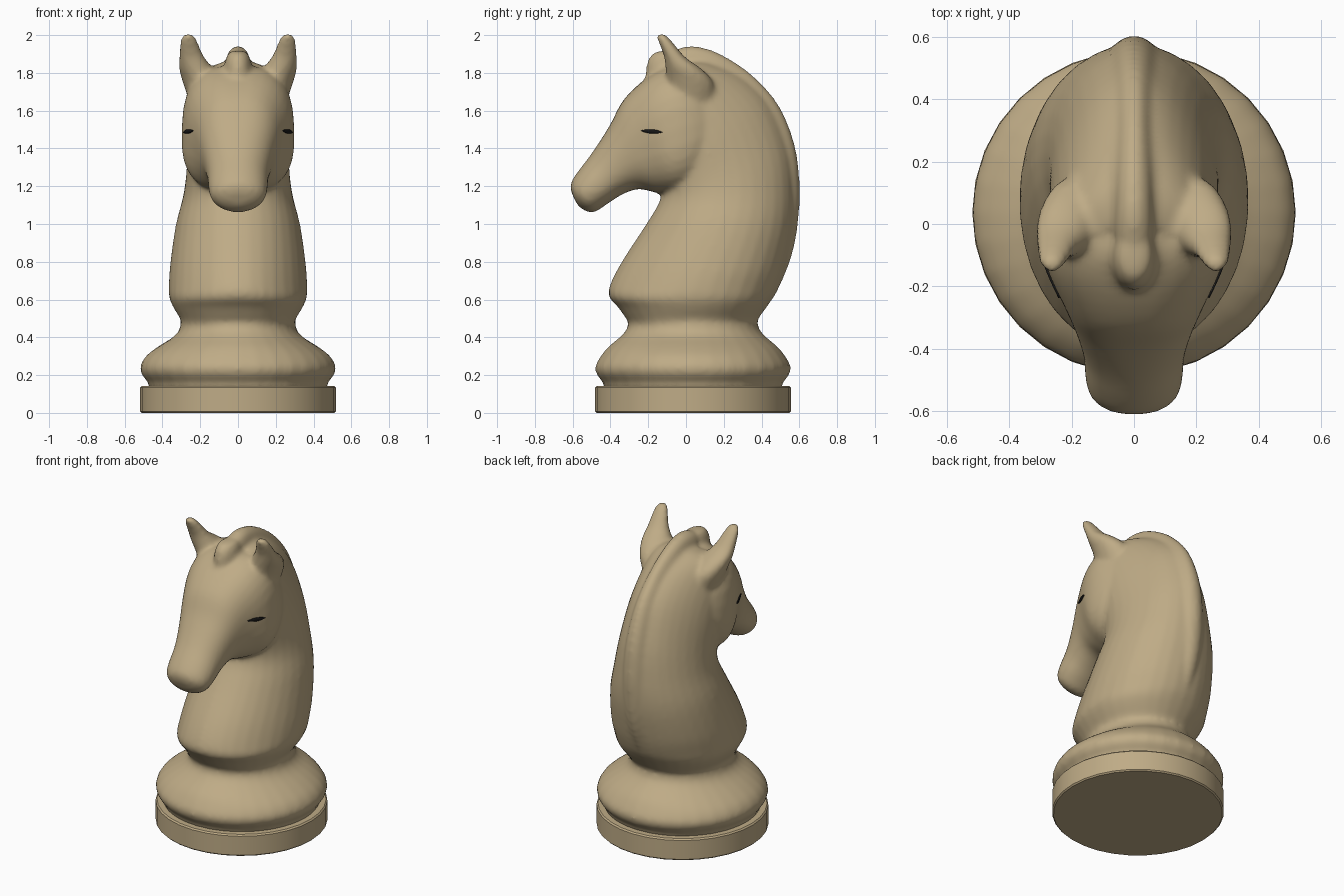
import bpy, bmesh, math
from mathutils import Vector


def material(name, rgb):
    m = bpy.data.materials.new(name)
    m.diffuse_color = (*rgb, 1)
    return m


TAN = material("tan wood", (0.52, 0.41, 0.24))
BLACK = material("black", (0.008, 0.008, 0.008))


def smooth_sections(secs, steps):
    """Catmull-Rom interpolation between loft sections."""
    out = []
    for i in range(len(secs) - 1):
        p = [secs[max(0, min(len(secs) - 1, i + k))] for k in (-1, 0, 1, 2)]
        for s in range(steps):
            t = s / steps
            out.append([0.5 * (2 * b + (c - a) * t + (2 * a - 5 * b + 4 * c - d) * t * t
                               + (3 * b - a - 3 * c + d) * t ** 3) for a, b, c, d in zip(*p)])
    return out + [secs[-1]]


def loft(bm, secs, n=32, steps=4, sign=1):
    """Section: y1, z1, y2, z2 (its two ends), half width, centre x, taper, boxiness."""
    default = [0, 0, 0, 0, 0, 0.0, 0.0, 1.0]
    secs = [list(s) + default[len(s):] for s in secs]
    if steps > 1:
        secs = smooth_sections(secs, steps)
    rings = []
    for y1, z1, y2, z2, w, cx, taper, box in secs:
        ring = []
        for i in range(n):
            a = 2 * math.pi * i / n
            c, s = (math.copysign(abs(v) ** box, v) for v in (math.cos(a), math.sin(a)))
            t = (1 - c) / 2
            x = sign * (cx + w * s * (1 + taper * c))
            ring.append(bm.verts.new((x, y1 + (y2 - y1) * t, z1 + (z2 - z1) * t)))
        rings.append(ring)
    faces = [bm.faces.new(rings[0]), bm.faces.new(rings[-1])]
    for a, b in zip(rings, rings[1:]):
        for i in range(n):
            j = (i + 1) % n
            faces.append(bm.faces.new((a[i], a[j], b[j], b[i])))
    bmesh.ops.recalc_face_normals(bm, faces=faces)


def finish(bm, name, mat, angle=40):
    me = bpy.data.meshes.new(name)
    bm.to_mesh(me)
    bm.free()
    me.materials.append(mat)
    ob = bpy.data.objects.new(name, me)
    bpy.context.collection.objects.link(ob)
    bpy.ops.object.select_all(action='DESELECT')
    ob.select_set(True)
    bpy.context.view_layer.objects.active = ob
    bpy.ops.object.shade_smooth_by_angle(angle=math.radians(angle))
    return ob


def turned(rows, cy=0.037):
    return [(cy - ry, z, cy + ry, z, rx) for z, rx, ry in rows]


# round foot
bm = bmesh.new()
loft(bm, turned([(0, .51, .51), (.008, .518, .518), (.134, .518, .518), (.143, .51, .51)]), steps=1)
finish(bm, "foot_disc", TAN)

# horse bust: overlapping lofts fused into one skin
bm = bmesh.new()
# turned collar
loft(bm, turned([(.125, .475, .475), (.16, .475, .475), (.2, .508, .508), (.245, .518, .518),
                 (.3, .488, .488), (.35, .425, .448), (.4, .345, .388), (.44, .31, .352),
                 (.48, .302, .34), (.52, .28, .31)]), steps=3)
# neck and chest
loft(bm, [(-.28, .45, .35, .45, .29, 0, 0, .95), (-.318, .5, .383, .5, .307, 0, 0, .95),
          (-.36, .56, .42, .55, .34, 0, -.03, .95), (-.405, .61, .455, .60, .362, 0, -.06, .95),
          (-.405, .67, .49, .66, .366, 0, -.08), (-.34, .80, .53, .78, .358, 0, -.08),
          (-.21, 1.0, .57, .98, .33, 0, -.03), (-.14, 1.12, .575, 1.18, .29, 0, .04),
          (-.13, 1.2, .545, 1.40, .27, 0, .14), (-.14, 1.32, .45, 1.63, .262, 0, .24),
          (-.15, 1.48, .30, 1.78, .25, 0, .24), (-.15, 1.62, .12, 1.86, .23, 0, .1),
          (-.16, 1.70, .0, 1.86, .16)])
# mane crest
loft(bm, [(.40, .62, .455, .62, .03), (.40, .70, .505, .69, .05), (.42, .85, .562, .84, .07),
          (.44, 1.0, .592, 1.0, .08), (.44, 1.18, .602, 1.2, .08), (.40, 1.36, .575, 1.42, .075),
          (.32, 1.53, .49, 1.63, .065), (.20, 1.66, .35, 1.79, .06), (.09, 1.76, .19, 1.896, .06),
          (.02, 1.78, .06, 1.94, .062), (-.04, 1.8, -.04, 1.93, .06), (-.08, 1.8, -.09, 1.89, .045)])
# head and muzzle
loft(bm, [(.16, 1.68, .2, 1.42, .17, 0, 0, .9), (.07, 1.80, .15, 1.28, .255, 0, -.03, .85),
          (-.06, 1.84, .06, 1.20, .295, 0, -.03, .75), (-.185, 1.79, -.05, 1.168, .288, 0, -.06, .72),
          (-.325, 1.665, -.15, 1.165, .23, 0, -.03, .78), (-.405, 1.52, -.25, 1.185, .19, 0, 0, .85),
          (-.495, 1.38, -.34, 1.155, .163, 0, -.05, .92), (-.563, 1.29, -.425, 1.10, .156, 0, -.05, .95),
          (-.598, 1.24, -.485, 1.063, .142), (-.612, 1.205, -.535, 1.07, .105),
          (-.606, 1.165, -.575, 1.10, .05)])
# forelock
loft(bm, [(-.235, 1.66, -.0, 1.68, .06), (-.215, 1.78, -.0, 1.78, .074),
          (-.208, 1.85, -.0, 1.85, .070), (-.185, 1.895, -.02, 1.905, .055),
          (-.15, 1.915, -.05, 1.92, .03)], n=16)
# ears
for side in (1, -1):
    loft(bm, [(-.10, 1.62, .16, 1.62, .10, .15), (-.105, 1.76, .15, 1.74, .098, .195),
              (-.11, 1.83, .085, 1.82, .090, .224), (-.118, 1.89, .0, 1.88, .068, .246),
              (-.14, 1.95, -.06, 1.95, .051, .258), (-.155, 1.99, -.095, 1.99, .037, .262),
              (-.15, 2.008, -.115, 2.008, .02, .264)], n=16, sign=side)
horse = finish(bm, "horse_bust", TAN, 180)
fuse = horse.modifiers.new("fuse", 'REMESH')
fuse.mode = 'VOXEL'
fuse.voxel_size = 0.015
fuse.use_smooth_shade = True
soften = horse.modifiers.new("soften", 'SMOOTH')
soften.factor = 0.5
soften.iterations = 7

# narrow almond eyes laid on the cheeks
bpy.context.view_layer.update()
skin = horse.evaluated_get(bpy.context.evaluated_depsgraph_get())
for side, name in ((1, "right_eye"), (-1, "left_eye")):
    bm = bmesh.new()
    cols = []
    for i in range(11):
        u = i / 5 - 1
        h = 0.001 + 0.010 * (1 - u * u)
        col = []
        for v in (-1, 0, 1):
            y, z = -0.18 + 0.055 * u, 1.49 - 0.004 * u + h * v
            hit, p, nor, _ = skin.ray_cast(Vector((side, y, z)), Vector((-side, 0, 0)))
            p = p + nor * 0.006 if hit else Vector((side * 0.28, y, z))
            col.append(bm.verts.new(p))
        cols.append(col)
    for a, b in zip(cols, cols[1:]):
        for k in (0, 1):
            q = (a[k], b[k], b[k + 1], a[k + 1])
            bm.faces.new(q if side > 0 else q[::-1])
    eye = finish(bm, name, BLACK)
    plate = eye.modifiers.new("plate", 'SOLIDIFY')
    plate.thickness = 0.009
    plate.offset = -1
